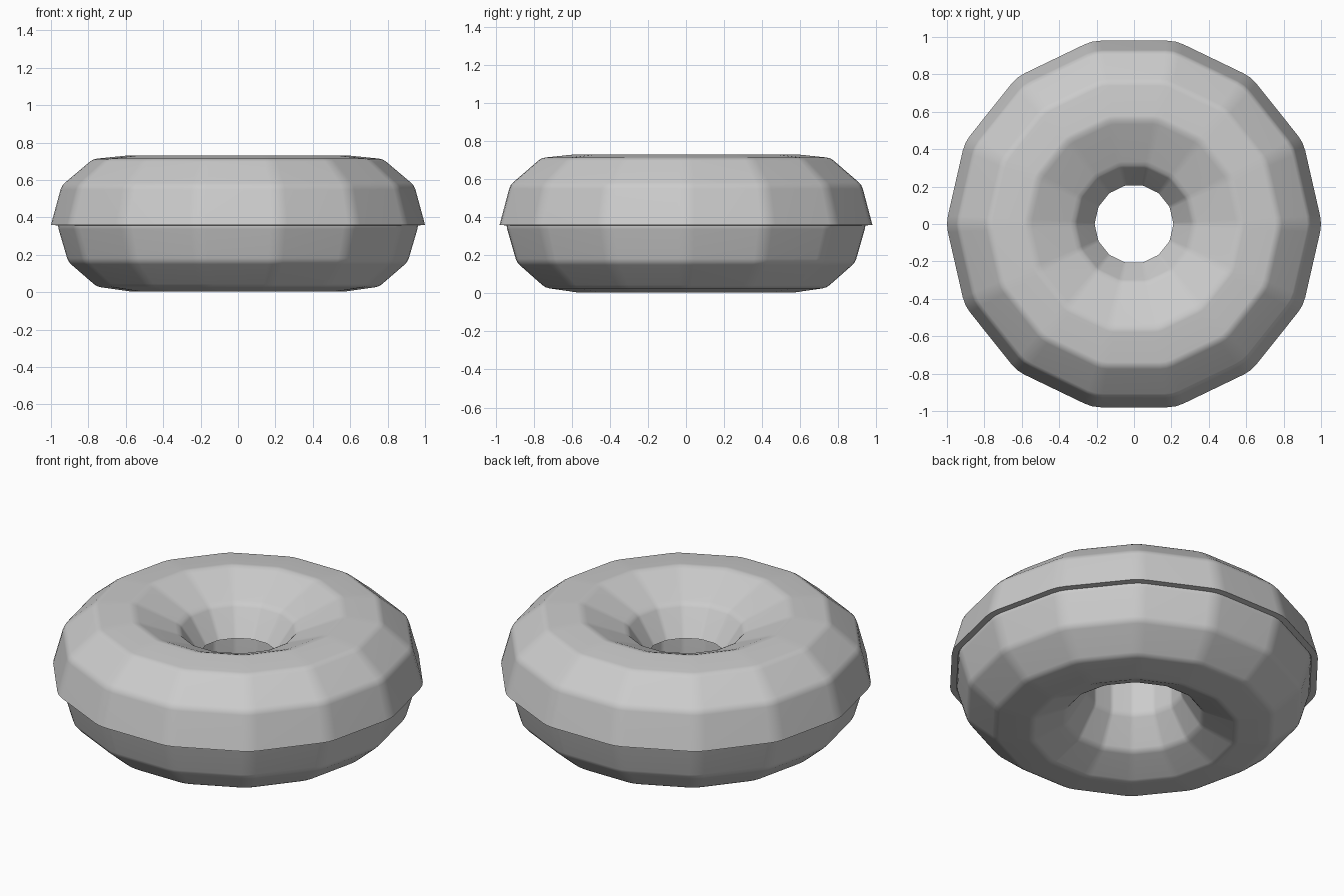
import bpy
import bmesh
from math import sin, cos, pi
from mathutils import Vector

if "Cube" in bpy.data.objects:
    bpy.data.objects.remove(bpy.data.objects["Cube"])

SIDES = 14
MINOR = 11
CUT = 0.1   # share of each edge used to soften its corners


def soften(pts, closed):
    """Replace each corner by a small three-point rounding."""
    n, out = len(pts), []
    for i, p in enumerate(pts):
        if not closed and i in (0, n - 1):
            out.append(p)
            continue
        a = p.lerp(pts[i - 1], CUT)
        b = p.lerp(pts[(i + 1) % n], CUT)
        out += [a, (a + 2 * p + b) / 4, b]
    return out


def revolve(name, profile):
    """Sweep a closed (radius, z) profile around a soft 14-sided ring."""
    ring = soften([Vector((cos(2 * pi * i / SIDES), sin(2 * pi * i / SIDES)))
                   for i in range(SIDES)], True)
    bm = bmesh.new()
    rows = [[bm.verts.new((d.x * p.x * 1.005, d.y * p.x * 1.005, p.y))
             for p in profile] for d in ring]
    n = len(profile)
    for i, row in enumerate(rows):
        nxt = rows[(i + 1) % len(rows)]
        for j in range(n):
            k = (j + 1) % n
            bm.faces.new((row[j], nxt[j], nxt[k], row[k]))
    bmesh.ops.recalc_face_normals(bm, faces=bm.faces)
    mesh = bpy.data.meshes.new(name)
    bm.to_mesh(mesh)
    bm.free()
    obj = bpy.data.objects.new(name, mesh)
    bpy.context.collection.objects.link(obj)
    bpy.ops.object.select_all(action='DESELECT')
    obj.select_set(True)
    bpy.context.view_layer.objects.active = obj
    bpy.ops.object.shade_smooth_by_angle(angle=pi / 4)
    mod = obj.modifiers.new("face_weighted", 'WEIGHTED_NORMAL')
    mod.keep_sharp = True
    return obj


# Dough: low-poly torus
R, r = 0.605, 0.36
dough = [Vector((R + r * cos(2 * pi * i / MINOR), 0.357 + r * sin(2 * pi * i / MINOR)))
         for i in range(MINOR)]
revolve("dough", soften(dough, True))

# Icing: shell over the upper half, with a visible lip at the outer rim
outer = [Vector(p) for p in ((1.0, 0.36), (0.943, 0.57), (0.775, 0.712),
                             (0.57, 0.733), (0.315, 0.622), (0.21, 0.466))]
inner = dough[:6][::-1]
revolve("icing", soften(outer, False) + soften(inner, False))
